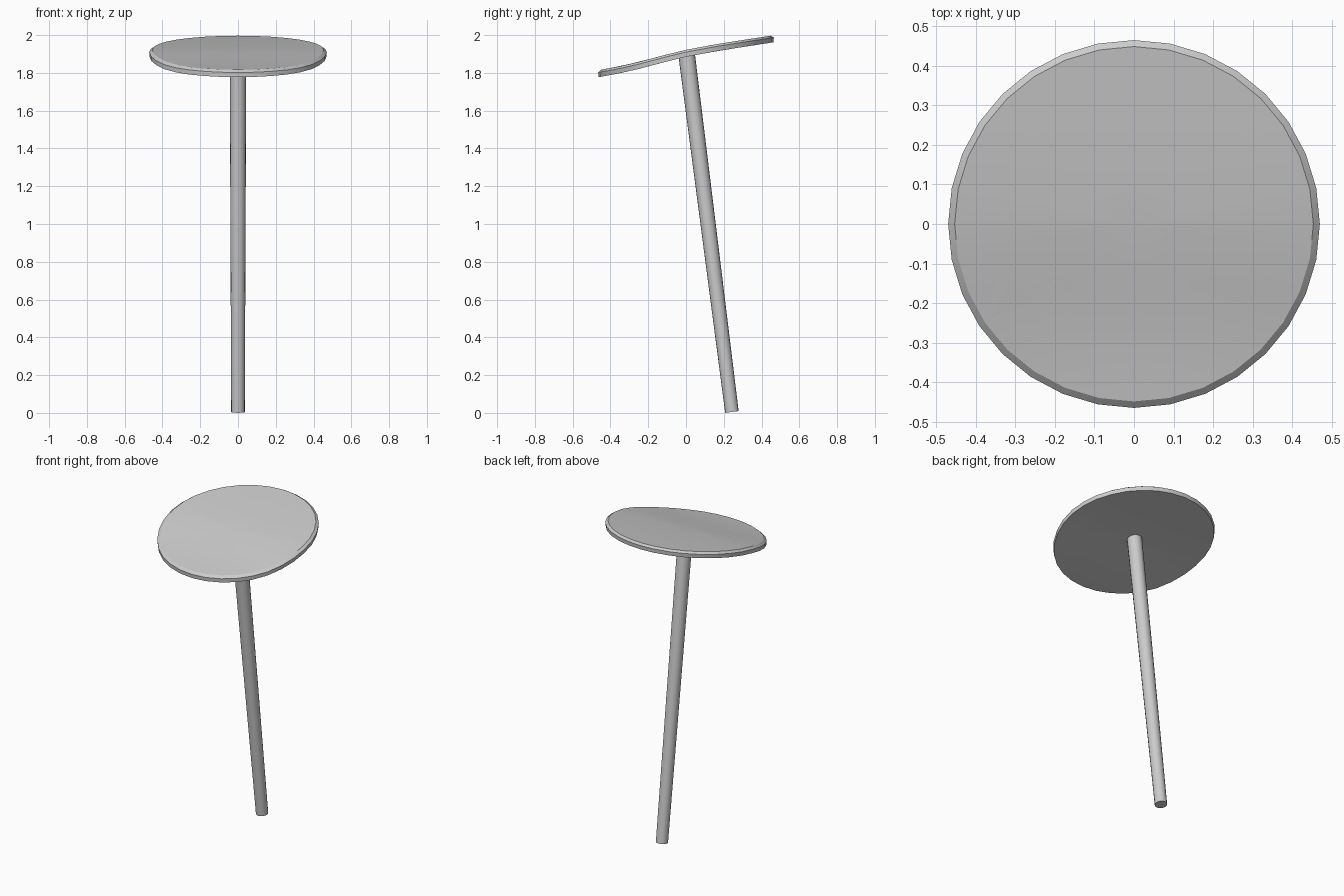
import bpy, bmesh, math
from mathutils import Vector

if "Cube" in bpy.data.objects:
    bpy.data.objects.remove(bpy.data.objects["Cube"])

SIDES = 32
# side profile of the gently warped disc: (y, top height)
PROFILE = [(-0.47, 1.813), (-0.36, 1.833), (-0.25, 1.858), (-0.12, 1.893),
           (0.0, 1.922), (0.15, 1.950), (0.30, 1.974), (0.47, 2.0)]


def top_height(y):
    y = max(-0.47, min(0.47, y))
    for (y0, z0), (y1, z1) in zip(PROFILE, PROFILE[1:]):
        if y <= y1:
            return z0 + (z1 - z0) * (y - y0) / (y1 - y0)
    return PROFILE[-1][1]


def make_object(name, bm, angle):
    bmesh.ops.recalc_face_normals(bm, faces=bm.faces)
    mesh = bpy.data.meshes.new(name)
    bm.to_mesh(mesh)
    bm.free()
    ob = bpy.data.objects.new(name, mesh)
    bpy.context.collection.objects.link(ob)
    bpy.ops.object.select_all(action='DESELECT')
    ob.select_set(True)
    bpy.context.view_layer.objects.active = ob
    bpy.ops.object.shade_smooth_by_angle(angle=math.radians(angle))
    return ob


def loft(bm, rings):
    for a, b in zip(rings, rings[1:]):
        n = len(a)
        for i in range(n):
            bm.faces.new((a[i], a[(i + 1) % n], b[(i + 1) % n], b[i]))


def fan(bm, ring, centre):
    c = bm.verts.new(centre)
    for i in range(len(ring)):
        bm.faces.new((ring[i], ring[(i + 1) % len(ring)], c))


# round warped disc with a small chamfer on the upper rim
bm = bmesh.new()
rings = []
for scale, drop in [(0.24, 0), (0.5, 0), (0.75, 0), (0.965, 0), (1.0, 0.012),
                    (0.995, 0.037), (0.75, 0.037), (0.5, 0.037), (0.24, 0.037)]:
    ring = []
    for i in range(SIDES):
        a = 2 * math.pi * i / SIDES
        x, y = 0.47 * scale * math.cos(a), 0.465 * scale * math.sin(a)
        ring.append(bm.verts.new((x, y, top_height(y) - drop)))
    rings.append(ring)
loft(bm, rings)
fan(bm, rings[0], (0, 0, top_height(0)))
fan(bm, rings[-1], (0, 0, top_height(0) - 0.037))
make_object("disc_head", bm, 30)

# leaning, slightly tapered pole
bottom, top = Vector((0, 0.243, 0.005)), Vector((0, 0.003, 1.90))
axis = top - bottom
bm = bmesh.new()
bmesh.ops.create_cone(bm, cap_ends=True, segments=16, radius1=0.036,
                      radius2=0.044, depth=axis.length)
rot = axis.to_track_quat('Z', 'Y').to_matrix()
for v in bm.verts:
    v.co = rot @ v.co + (bottom + top) / 2
make_object("pole", bm, 40)
